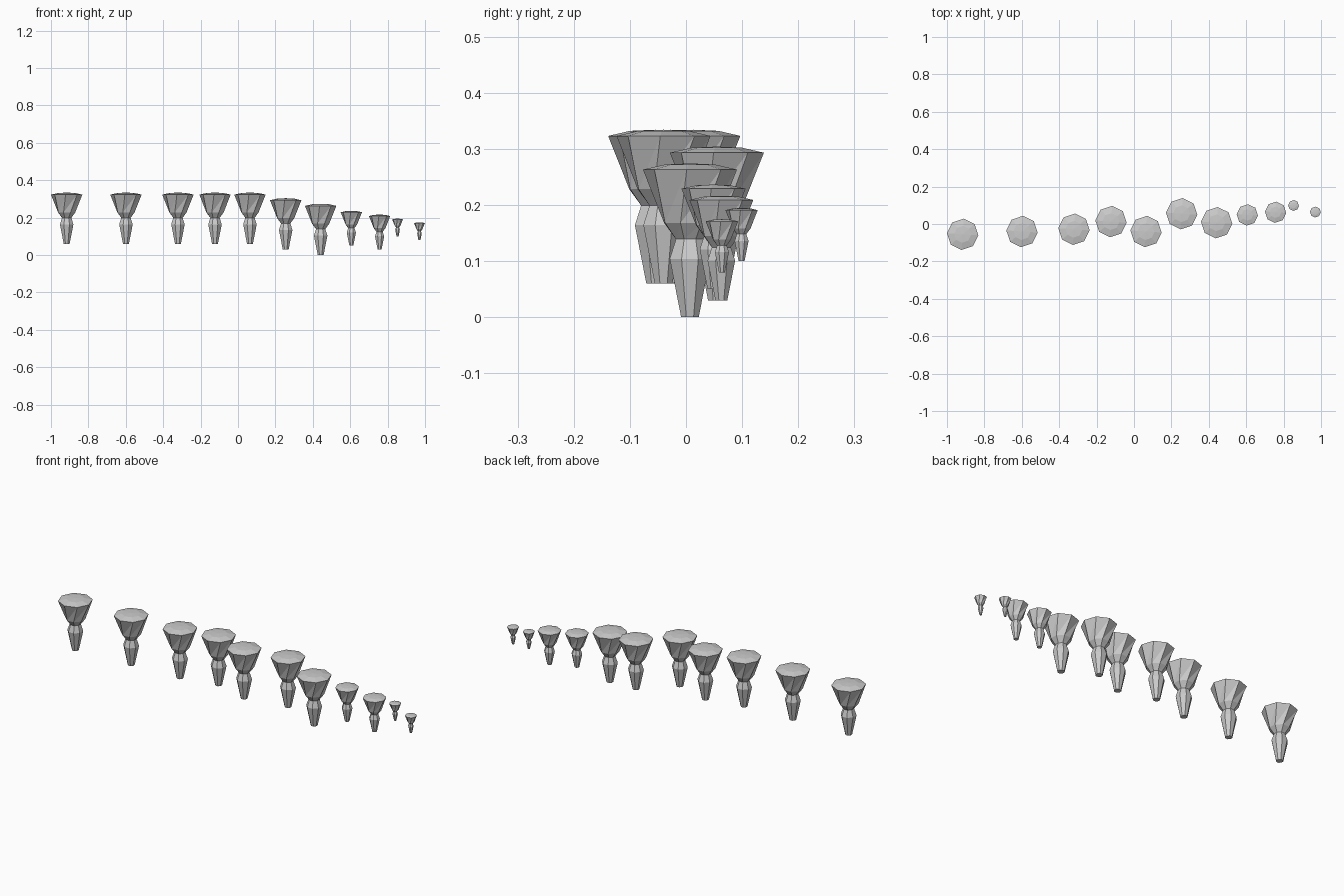
import bpy, bmesh, math

if "Cube" in bpy.data.objects:
    bpy.data.objects.remove(bpy.data.objects["Cube"])

# peg profile: radius, height, ring rotation in degrees (eight-sided, twisting flare)
PROFILE = [(0.017, 0.0, -22.5), (0.039, 0.104, -22.5), (0.027, 0.139, -22.5),
           (0.049, 0.168, -20), (0.084, 0.263, -4), (0.045, 0.272, -4)]
SIDES = 8


def peg(name, x, y, z, s):
    bm = bmesh.new()
    rings = []
    for r, h, rot in PROFILE:
        rings.append([bm.verts.new((r * s * math.cos(math.radians(rot + 45 * i)),
                                    r * s * math.sin(math.radians(rot + 45 * i)),
                                    h * s)) for i in range(SIDES)])
    for a, b in zip(rings, rings[1:]):
        for i in range(SIDES):
            j = (i + 1) % SIDES
            # split along the twist direction
            bm.faces.new((a[i], a[j], b[j]))
            bm.faces.new((a[i], b[j], b[i]))
    bm.faces.new(rings[0][::-1])
    # shallow crown
    tip = bm.verts.new((0, 0, 0.274 * s))
    for i in range(SIDES):
        bm.faces.new((rings[-1][i], rings[-1][(i + 1) % SIDES], tip))
    bmesh.ops.recalc_face_normals(bm, faces=bm.faces[:])
    mesh = bpy.data.meshes.new(name)
    bm.to_mesh(mesh)
    bm.free()
    ob = bpy.data.objects.new(name, mesh)
    ob.location = (x, y, z)
    bpy.context.collection.objects.link(ob)


# wandering row of stepping pegs: x, y, base height, scale
ROW = [(-0.916, -0.055, 0.06, 1), (-0.599, -0.040, 0.06, 1), (-0.321, -0.028, 0.06, 1),
       (-0.123, 0.013, 0.06, 1), (0.064, -0.040, 0.06, 1), (0.255, 0.055, 0.03, 1),
       (0.442, 0.007, 0.0, 1), (0.606, 0.049, 0.05, 0.68), (0.757, 0.063, 0.03, 0.68),
       (0.853, 0.099, 0.10, 0.345), (0.970, 0.064, 0.08, 0.345)]
for n, p in enumerate(ROW):
    peg(f"stepping_peg_{n + 1}", *p)
